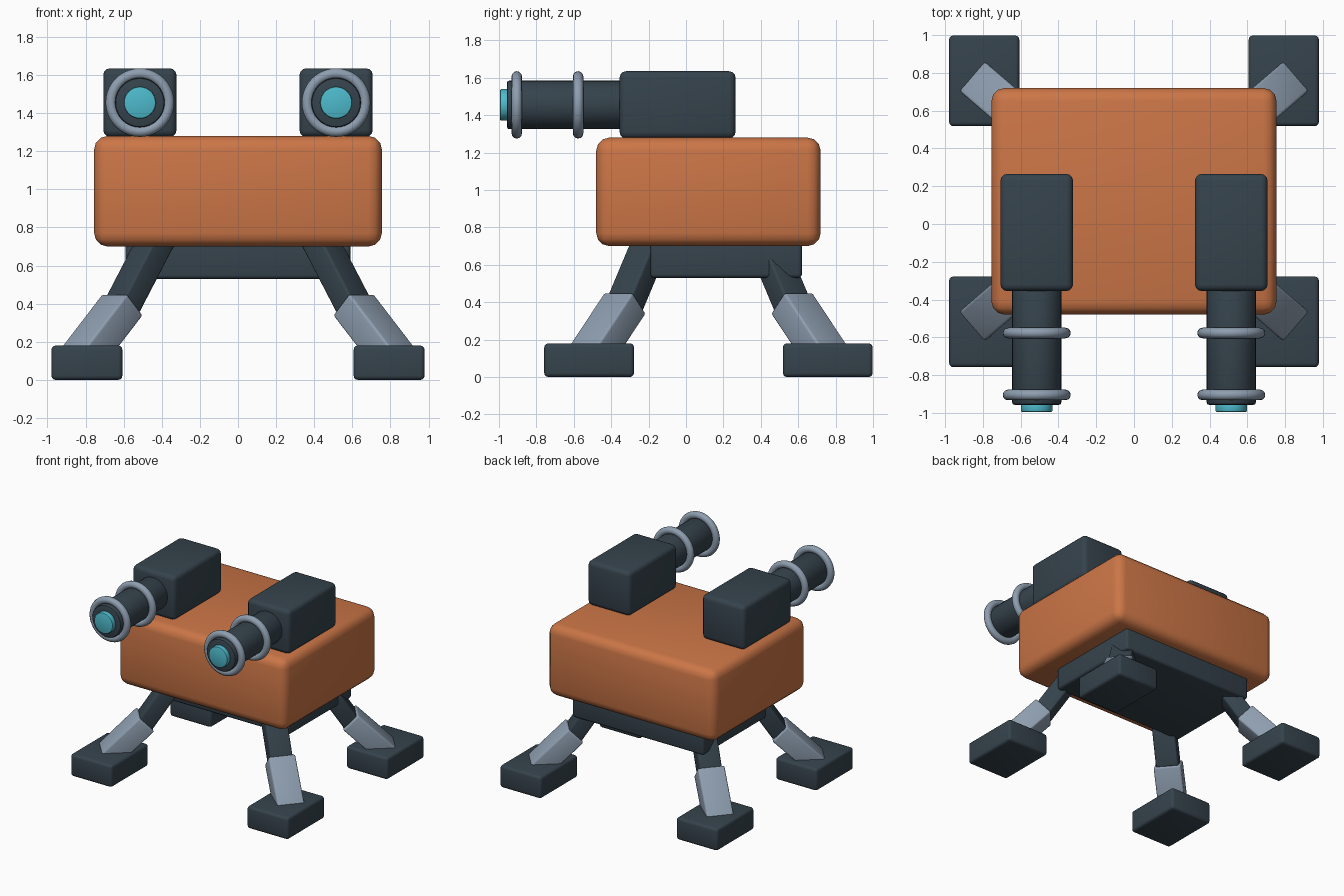
import bpy, math
from mathutils import Vector, Matrix

if "Cube" in bpy.data.objects:
    bpy.data.objects.remove(bpy.data.objects["Cube"])


def material(name, rgb):
    m = bpy.data.materials.new(name)
    m.diffuse_color = (*rgb, 1)
    m.use_nodes = True
    m.node_tree.nodes["Principled BSDF"].inputs["Base Color"].default_value = m.diffuse_color
    return m


ORANGE = material("orange paint", (0.60, 0.18, 0.062))
DARK = material("dark slate", (0.036, 0.056, 0.073))
GREY = material("steel grey", (0.27, 0.34, 0.43))
CYAN = material("cyan glow", (0.075, 0.49, 0.60))


def finish(name, mat, bevel=0, segments=3):
    ob = bpy.context.object
    ob.name = name
    ob.data.materials.append(mat)
    if bevel:
        mod = ob.modifiers.new("bevel", 'BEVEL')
        mod.width, mod.segments = bevel, segments
        mod.limit_method = 'ANGLE'
        bpy.ops.object.modifier_apply(modifier=mod.name)
    bpy.ops.object.shade_smooth_by_angle(angle=math.radians(35))
    return ob


def box(name, lo, hi, mat, bevel):
    lo, hi = Vector(lo), Vector(hi)
    bpy.ops.mesh.primitive_cube_add(size=1)
    ob = bpy.context.object
    ob.data.transform(Matrix.Translation((lo + hi) / 2) @ Matrix.Diagonal((*(hi - lo), 1)))
    return finish(name, mat, bevel)


def strut(name, a, b, width, depth, mat, bevel):
    # Box running from a to b, its width kept horizontal
    a, b = Vector(a), Vector(b)
    axis = (b - a).normalized()
    side = axis.cross(Vector((0, 0, 1))).normalized()
    rot = Matrix((side, axis.cross(side), axis)).transposed().to_4x4()
    bpy.ops.mesh.primitive_cube_add(size=1)
    ob = bpy.context.object
    ob.data.transform(Matrix.Translation((a + b) / 2) @ rot
                      @ Matrix.Diagonal((width, depth, (b - a).length, 1)))
    return finish(name, mat, bevel)


def rod(name, x, z, y0, y1, r, mat, bevel):
    bpy.ops.mesh.primitive_cylinder_add(vertices=32, radius=r, depth=y1 - y0,
                                        location=(x, (y0 + y1) / 2, z),
                                        rotation=(math.pi / 2, 0, 0))
    return finish(name, mat, bevel, 2)


# Main hull and the plate under it
box("body", (-0.755, -0.48, 0.70), (0.755, 0.72, 1.28), ORANGE, 0.07)
box("belly_plate", (-0.59, -0.19, 0.53), (0.59, 0.62, 0.76), DARK, 0.02)

MID_Y = 0.12
for sx, side in ((-1, "left"), (1, "right")):
    # Legs: foot, lower leg and upper leg at each corner
    for sy, end in ((-1, "front"), (1, "back")):
        tag = f"{end}_{side}"

        def at(x, y, z):
            return (sx * x, MID_Y + sy * y, z)

        foot = at(0.793, 0.638, 0)
        box("foot_" + tag, (foot[0] - 0.186, foot[1] - 0.24, 0),
            (foot[0] + 0.186, foot[1] + 0.24, 0.18), DARK, 0.022)
        strut("lower_leg_" + tag, at(0.605, 0.445, 0.395), at(0.82, 0.63, 0.115),
              0.205, 0.16, GREY, 0.014)
        strut("upper_leg_" + tag, at(0.42, 0.295, 0.75), at(0.612, 0.45, 0.38),
              0.17, 0.13, DARK, 0.014)

    # Twin cannons: housing, barrel, two rings and glowing muzzle
    x, z = sx * 0.515, 1.455
    box("cannon_housing_" + side, (x - 0.192, -0.355, 1.275),
        (x + 0.192, 0.265, 1.635), DARK, 0.035)
    rod("barrel_" + side, x, z, -0.957, -0.30, 0.13, DARK, 0.012)
    rod("muzzle_" + side, x, z, -0.995, -0.94, 0.084, CYAN, 0.008)
    for i, y in enumerate((-0.905, -0.577)):
        bpy.ops.mesh.primitive_torus_add(major_radius=0.152, minor_radius=0.028,
                                         major_segments=40, minor_segments=12,
                                         location=(x, y, z),
                                         rotation=(math.pi / 2, 0, 0))
        finish(f"barrel_ring_{i + 1}_{side}", GREY)
